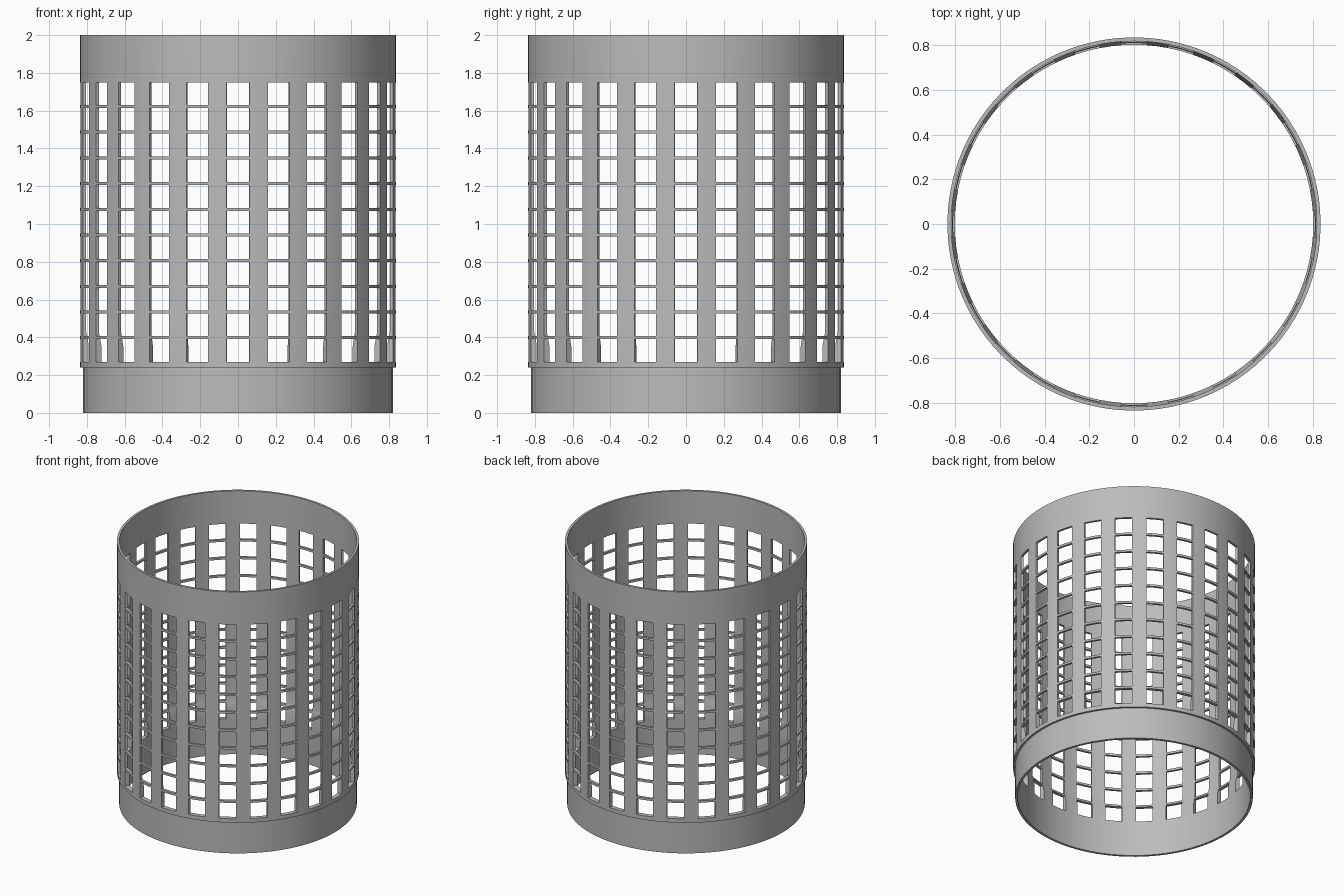
import bpy
import bmesh
from math import sin, cos, radians

cube = bpy.data.objects.get("Cube")
if cube:
    bpy.data.objects.remove(cube, do_unlink=True)

COLUMNS, ROWS = 24, 11
R_OUT, R_IN = 0.836, 0.819          # upper sleeve wall
R_FOOT, R_FOOT_IN = 0.821, 0.803    # narrower foot that nests inside a sleeve
STEP_Z = 0.24
TAPER_LOW, TAPER_HIGH = 0.35, 0.43
SLOT_Z, PITCH, SLOT_H = 0.27, 0.136, 0.12
HALF_SLOT = 4.1                     # degrees


def inner_radius(z):
    t = min(max((z - TAPER_LOW) / (TAPER_HIGH - TAPER_LOW), 0), 1)
    return R_FOOT_IN + t * (R_IN - R_FOOT_IN)


# Heights: foot, outer step, window rows, inner taper, rim
heights = {TAPER_LOW, TAPER_HIGH, 2.0}
for row in range(ROWS):
    low = SLOT_Z + row * PITCH
    heights |= {low, low + SLOT_H}
levels = [(0, R_FOOT, 0, R_FOOT_IN),
          (STEP_Z, R_FOOT, STEP_Z - 0.03, R_FOOT_IN),
          (STEP_Z, R_OUT, STEP_Z, R_FOOT_IN)]
levels += [(z, R_OUT, z, inner_radius(z)) for z in sorted(heights)]

# Angles: two facets across each window, two across each upright
angles = []
for col in range(COLUMNS):
    centre = col * 360 / COLUMNS
    angles += [centre + a for a in (-HALF_SLOT, 0, HALF_SLOT, 180 / COLUMNS)]
COUNT = len(angles)


def solid(i, j):
    """True where the wall has material between levels j and j + 1."""
    if not 0 <= j < len(levels) - 1:
        return False
    above = (levels[j][0] + levels[j + 1][0]) / 2 - SLOT_Z
    in_row = 0 < above < ROWS * PITCH and above % PITCH < SLOT_H
    return not (in_row and i % 4 < 2)


# Slotted wall with outer skin, inner skin and window edges
bm = bmesh.new()
outer, inner = {}, {}
for i, angle in enumerate(angles):
    x, y = sin(radians(angle)), -cos(radians(angle))
    for j, (zo, ro, zi, ri) in enumerate(levels):
        outer[i, j] = bm.verts.new((x * ro, y * ro, zo))
        inner[i, j] = bm.verts.new((x * ri, y * ri, zi))

for i in range(COUNT):
    n = (i + 1) % COUNT
    for j in range(len(levels) - 1):
        if not solid(i, j):
            continue
        ring = [(i, j), (n, j), (n, j + 1), (i, j + 1)]
        bm.faces.new([outer[k] for k in ring])
        bm.faces.new([inner[k] for k in reversed(ring)])
        sides = [(i, j - 1), (n, j), (i, j + 1), ((i - 1) % COUNT, j)]
        for s, neighbour in enumerate(sides):
            if not solid(*neighbour):
                a, b = ring[s], ring[(s + 1) % 4]
                bm.faces.new([outer[b], outer[a], inner[a], inner[b]])

bmesh.ops.delete(bm, geom=[v for v in bm.verts if not v.link_faces],
                 context='VERTS')
bmesh.ops.recalc_face_normals(bm, faces=bm.faces)
mesh = bpy.data.meshes.new("slotted_basket")
bm.to_mesh(mesh)
bm.free()

# Plain grey plastic
grey = bpy.data.materials.new("grey_plastic")
grey.use_nodes = True
colour = (0.5, 0.5, 0.5, 1)
grey.diffuse_color = colour
grey.node_tree.nodes["Principled BSDF"].inputs["Base Color"].default_value = colour
mesh.materials.append(grey)

basket = bpy.data.objects.new("slotted_basket", mesh)
bpy.context.collection.objects.link(basket)
bpy.context.view_layer.objects.active = basket
basket.select_set(True)
bpy.ops.object.shade_smooth_by_angle(angle=radians(30))
